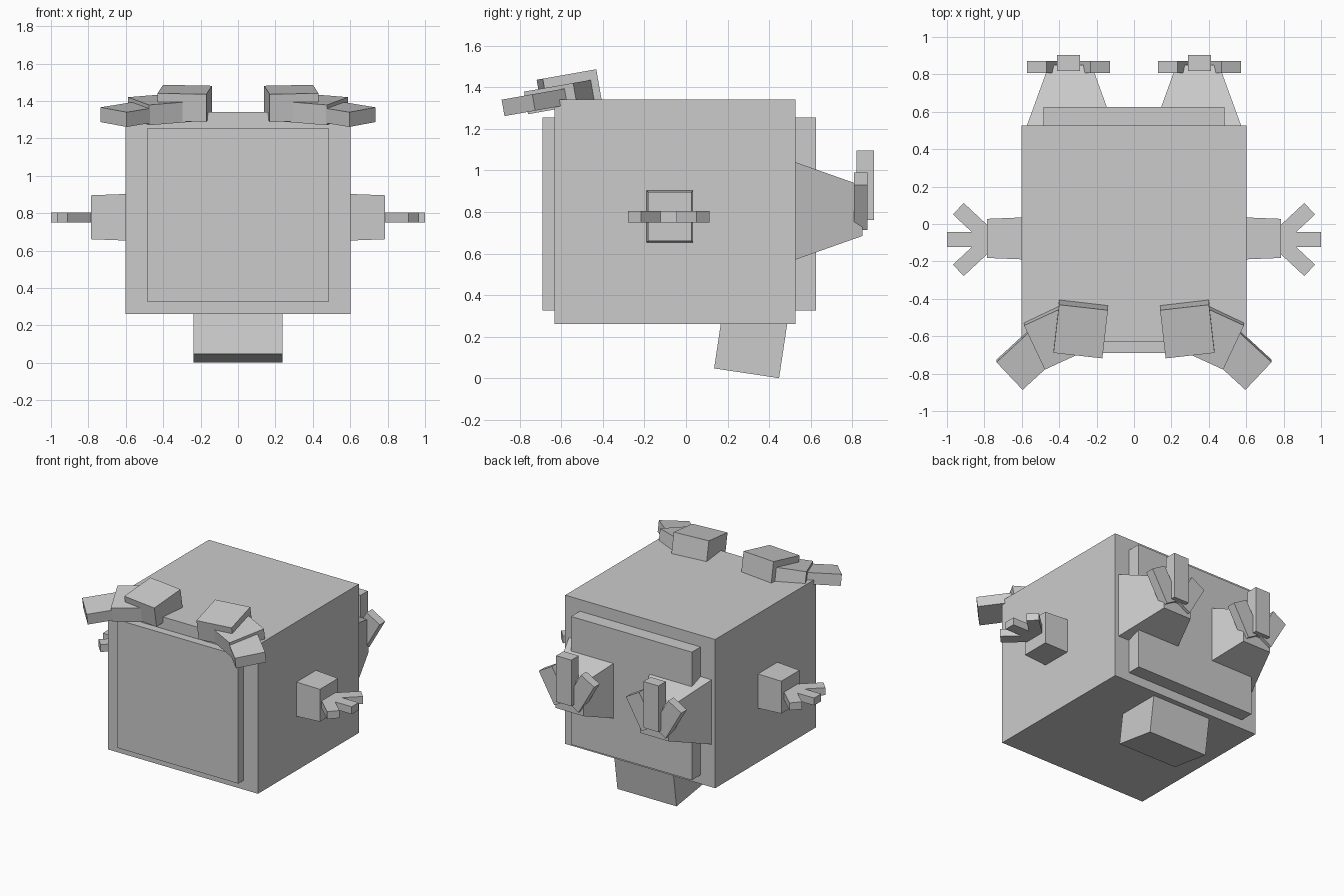
import bpy, bmesh
from math import radians
from mathutils import Matrix, Vector

cube = bpy.data.objects.get("Cube")
if cube:
    bpy.data.objects.remove(cube, do_unlink=True)

grey = bpy.data.materials.new("plain_grey")
grey.use_nodes = True
GREY = (0.6, 0.6, 0.6, 1.0)
grey.diffuse_color = GREY
grey.node_tree.nodes["Principled BSDF"].inputs["Base Color"].default_value = GREY


def box(name, centre, size, rot=(0, 0, 0), end=None, axis=0):
    """Box turned about z, then y, then x; `end` scales the far face along `axis`."""
    bm = bmesh.new()
    bmesh.ops.create_cube(bm, size=1)
    if end:
        for v in bm.verts:
            if v.co[axis] > 0:
                v.co = Vector(c if i == axis else c * end[i] for i, c in enumerate(v.co))
    turn = Matrix.Identity(4)
    for angle, ax in zip(rot, "XYZ"):
        turn = turn @ Matrix.Rotation(radians(angle), 4, ax)
    bm.transform(Matrix.Translation(centre) @ turn @ Matrix.Diagonal((*size, 1)))
    bmesh.ops.recalc_face_normals(bm, faces=bm.faces)
    mesh = bpy.data.meshes.new(name)
    bm.to_mesh(mesh)
    bm.free()
    mesh.materials.append(grey)
    obj = bpy.data.objects.new(name, mesh)
    bpy.context.collection.objects.link(obj)
    return obj


# Body with raised front and back panels
box("body", (0, -0.053, 0.8), (1.205, 1.157, 1.08))
box("front_panel", (0, -0.64, 0.79), (0.97, 0.1, 0.93))
box("back_panel", (0, 0.576, 0.79), (0.97, 0.1, 0.93))

# Tilted stub under the body
box("tail", (0, 0.321, 0.222), (0.475, 0.316, 0.4), rot=(-8.5, 0, 0))

# Brow segments: x, y, z, width, length, thickness, turn
BROW = [
    (0.285, -0.562, 1.387, 0.263, 0.263, 0.15, 6.5),
    (0.41, -0.595, 1.355, 0.27, 0.264, 0.11, -25),
    (0.563, -0.712, 1.33, 0.28, 0.205, 0.08, -43),
]

for side, s in (("left", 1), ("right", -1)):
    for part, (x, y, z, w, l, t, turn) in zip(("inner", "middle", "outer"), BROW):
        box(f"{side}_{part}_brow", (s * x, y, z), (w, l, t), rot=(10, 0, s * turn))

    # Arm tapering outwards, with three spread fingers
    arm = box(f"{side}_arm", (0.685, -0.077, 0.778), (0.2, 0.225, 0.25), end=(1, 0.93, 0.94))
    if s < 0:
        arm.data.transform(Matrix.Diagonal((-1, 1, 1, 1)))
        arm.data.flip_normals()
    box(f"{side}_middle_finger", (s * 0.88, -0.083, 0.777), (0.24, 0.08, 0.054))
    for label, d in (("back", 1), ("front", -1)):
        box(f"{side}_{label}_finger", (s * 0.857, -0.083 + d * 0.088, 0.777),
            (0.225, 0.084, 0.054), rot=(0, 0, s * d * 43))

    # Foot tapering backwards, with three claws fanned upwards
    box(f"{side}_foot", (s * 0.341, 0.68, 0.805), (0.475, 0.34, 0.48),
        end=(0.48, 1, 0.5), axis=1)
    box(f"{side}_middle_claw", (s * 0.35, 0.861, 0.928), (0.122, 0.084, 0.335))
    for label, d in (("outer", 1), ("inner", -1)):
        box(f"{side}_{label}_claw", (s * (0.35 + d * 0.107), 0.84, 0.852),
            (0.122, 0.064, 0.25), rot=(0, s * d * 30, 0))
